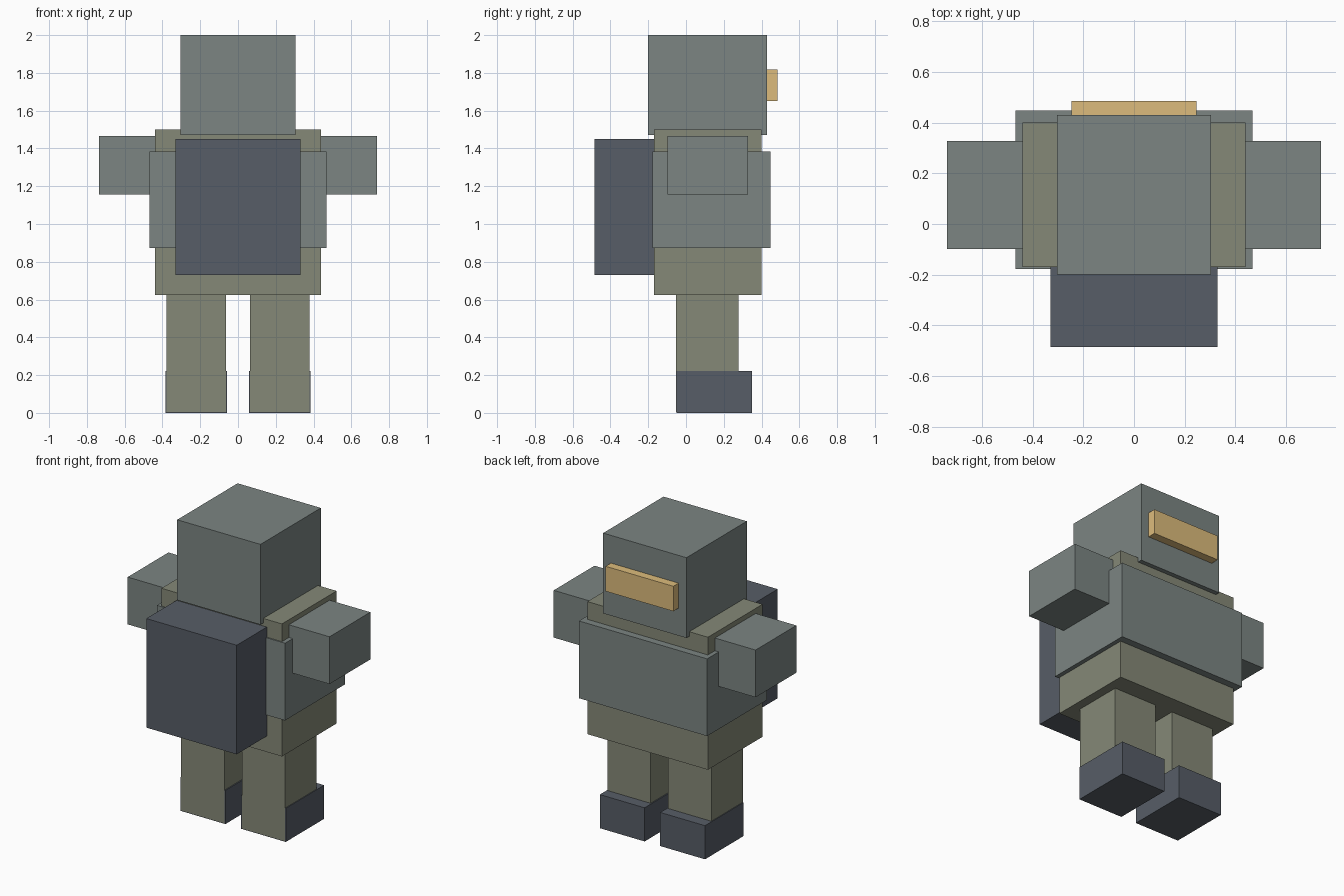
import bpy
import bmesh
from mathutils import Vector

if "Cube" in bpy.data.objects:
    bpy.data.objects.remove(bpy.data.objects["Cube"])


def material(name, rgb):
    m = bpy.data.materials.new(name)
    m.diffuse_color = (*rgb, 1.0)
    m.use_nodes = True
    m.node_tree.nodes["Principled BSDF"].inputs["Base Color"].default_value = m.diffuse_color
    return m


ARMOUR = material("grey_green_armour", (0.20, 0.235, 0.225))
CLOTH = material("olive_cloth", (0.235, 0.25, 0.185))
DARK = material("dark_slate", (0.095, 0.11, 0.135))
GLOW = material("amber_visor", (0.72, 0.50, 0.20))


def box(name, x, y, z, mat):
    """Box spanning the given (min, max) range on each axis."""
    lo, hi = (Vector(c) for c in zip(x, y, z))
    bm = bmesh.new()
    bmesh.ops.create_cube(bm, size=1.0)
    bmesh.ops.scale(bm, vec=hi - lo, verts=bm.verts)
    mesh = bpy.data.meshes.new(name)
    bm.to_mesh(mesh)
    bm.free()
    mesh.materials.append(mat)
    ob = bpy.data.objects.new(name, mesh)
    ob.location = (lo + hi) / 2
    bpy.context.collection.objects.link(ob)
    return ob


def pair(name, x, y, z, mat):
    """The same box on both sides of the body."""
    box("right_" + name, x, y, z, mat)
    box("left_" + name, (-x[1], -x[0]), y, z, mat)


# Head and visor
box("head", (-0.304, 0.304), (-0.20, 0.43), (1.47, 2.0), ARMOUR)
box("visor", (-0.247, 0.247), (0.42, 0.485), (1.652, 1.817), GLOW)

# Body, chest plate and backpack
box("torso", (-0.44, 0.44), (-0.17, 0.40), (0.625, 1.50), CLOTH)
box("chest_plate", (-0.468, 0.468), (-0.178, 0.448), (0.873, 1.383), ARMOUR)
box("backpack", (-0.33, 0.33), (-0.485, -0.165), (0.73, 1.45), DARK)

# Shoulder pads, legs and boots
pair("shoulder_pad", (0.415, 0.737), (-0.098, 0.327), (1.155, 1.467), ARMOUR)
pair("leg", (0.064, 0.379), (-0.052, 0.277), (0.005, 0.64), CLOTH)
pair("boot", (0.057, 0.384), (-0.05, 0.35), (0.0, 0.222), DARK)
